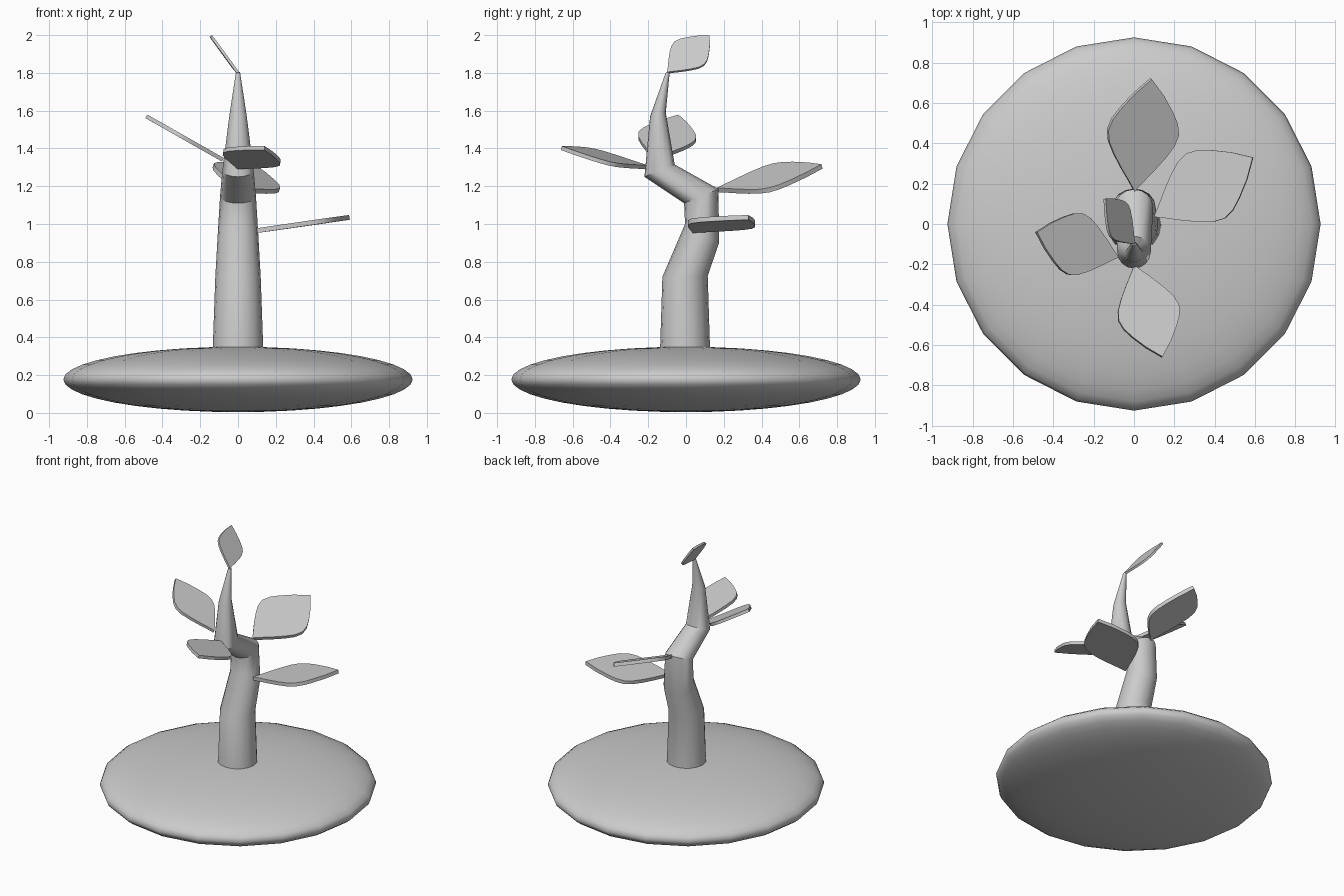
import bpy, bmesh, math
from mathutils import Vector, Matrix

if "Cube" in bpy.data.objects:
    bpy.data.objects.remove(bpy.data.objects["Cube"])


def finish(bm, name, angle):
    bmesh.ops.recalc_face_normals(bm, faces=bm.faces[:])
    mesh = bpy.data.meshes.new(name)
    bm.to_mesh(mesh)
    bm.free()
    ob = bpy.data.objects.new(name, mesh)
    bpy.context.collection.objects.link(ob)
    bpy.ops.object.select_all(action='DESELECT')
    ob.select_set(True)
    bpy.context.view_layer.objects.active = ob
    bpy.ops.object.shade_smooth_by_angle(angle=math.radians(angle))
    return ob


# Mound: flattened sphere, 20 sides
bm = bmesh.new()
bmesh.ops.create_uvsphere(bm, u_segments=20, v_segments=20, radius=1,
                          matrix=Matrix.Translation((0, 0, 0.177)) @ Matrix.Diagonal((0.925, 0.925, 0.173, 1)))
finish(bm, "mound", 60)

# Trunk: rings given by their left and right (y, z) ends and the x radius
SIDES = 16
rings = [((-0.14, 0.25), (0.13, 0.25), 0.137),
         ((-0.125, 0.72), (0.115, 0.725), 0.12),
         ((-0.005, 1.0), (0.175, 0.9), 0.107),
         ((-0.01, 1.11), (0.172, 1.185), 0.095),
         ((-0.22, 1.25), (-0.06, 1.315), 0.083),
         ((-0.19, 1.57), (-0.107, 1.59), 0.045),
         ((-0.108, 1.8), (-0.086, 1.805), 0.011)]
bm = bmesh.new()
loops = []
for a, b, r in rings:
    c = Vector((0, (a[0] + b[0]) / 2, (a[1] + b[1]) / 2))
    h = Vector((0, (b[0] - a[0]) / 2, (b[1] - a[1]) / 2))
    loops.append([bm.verts.new(c + Vector((r, 0, 0)) * math.cos(t) + h * math.sin(t))
                  for t in (2 * math.pi * i / SIDES for i in range(SIDES))])
for lo, hi in zip(loops, loops[1:]):
    for i in range(SIDES):
        j = (i + 1) % SIDES
        bm.faces.new((lo[i], lo[j], hi[j], hi[i]))
bm.faces.new(loops[0][::-1])
bm.faces.new(loops[-1])
finish(bm, "trunk", 30)

# Leaf outline: (distance along, half width) for unit length
half = [(0.08, 0.06), (0.18, 0.14), (0.31, 0.235), (0.42, 0.3), (0.52, 0.325),
        (0.62, 0.3), (0.72, 0.24), (0.86, 0.135)]
outline = [(0, 0)] + half + [(1, 0)] + [(t, -w) for t, w in reversed(half)]


def leaf(name, base, tip, side):
    base = Vector(base)
    d = Vector(tip) - base
    size = d.length
    normal = d.cross(Vector(side)).normalized()
    s = normal.cross(d).normalized() * size
    n = normal * size * 0.022
    bm = bmesh.new()
    top = [bm.verts.new(base + d * t + s * w + n) for t, w in outline]
    low = [bm.verts.new(base + d * t + s * w - n) for t, w in outline]
    bm.faces.new(top)
    bm.faces.new(low[::-1])
    for i in range(len(top)):
        j = (i + 1) % len(top)
        bm.faces.new((top[i], low[i], low[j], top[j]))
    finish(bm, name, 30)


leaf("back_leaf", (0, 0.165, 1.18), (0.085, 0.72, 1.305), (0.355, 0.02, -0.12))
leaf("front_leaf", (0, -0.205, 1.3), (0.14, -0.66, 1.402), (0.315, 0.0, -0.05))
leaf("left_leaf", (-0.08, -0.165, 1.34), (-0.485, -0.04, 1.57), (0.03, -0.32, -0.017))
leaf("right_leaf", (0.1, 0.035, 0.965), (0.59, 0.33, 1.035), (0.3, -0.49, 0.045))
leaf("top_leaf", (0, -0.1, 1.8), (-0.145, 0.125, 1.995), (0.14, 0.24, -0.2))
